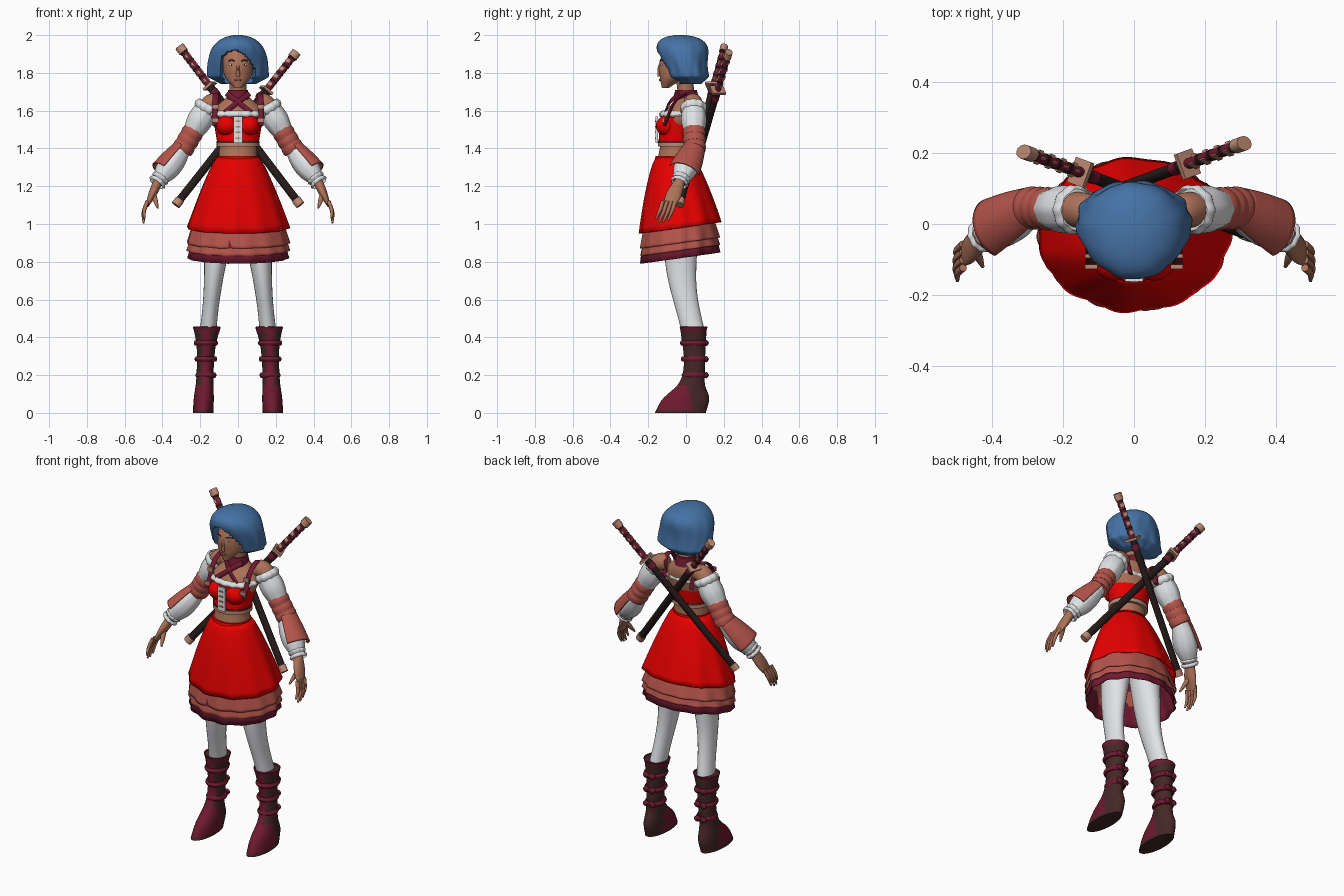
import bpy
import bmesh
from math import cos, sin, pi, tau
from mathutils import Matrix, Vector

if "Cube" in bpy.data.objects:
    bpy.data.objects.remove(bpy.data.objects["Cube"])


def make_material(name, *colour):
    mat = bpy.data.materials.new(name)
    mat.use_nodes = True
    mat.diffuse_color = (*colour, 1)
    mat.node_tree.nodes["Principled BSDF"].inputs["Base Color"].default_value = (*colour, 1)
    return mat


BLUE = make_material("hair_blue", .06, .17, .38)
SKIN = make_material("skin", .42, .17, .1)
TAN = make_material("tan_fitting", .5, .25, .17)
RED = make_material("red_cloth", .8, 0, 0)
PINK = make_material("pink_cloth", .46, .09, .07)
MAROON = make_material("maroon_leather", .16, .01, .03)
DARK = make_material("dark_leather", .06, .02, .02)
BLACK = make_material("black_lacquer", .02, .01, .01)
WHITE = make_material("white_cloth", .75, .76, .78)


def finish(name, bm, colour, mirror=False, thickness=0):
    """Make an object; colour is a material or a rule on face centres."""
    bmesh.ops.recalc_face_normals(bm, faces=bm.faces)
    mesh = bpy.data.meshes.new(name)
    for face in bm.faces:
        mat = colour(face.calc_center_median()) if callable(colour) else colour
        if mat.name not in mesh.materials:
            mesh.materials.append(mat)
        face.material_index = mesh.materials.find(mat.name)
    bm.to_mesh(mesh)
    bm.free()
    obj = bpy.data.objects.new(name, mesh)
    bpy.context.collection.objects.link(obj)
    if mirror:
        obj.modifiers.new("Mirror", 'MIRROR').use_mirror_merge = False
    if thickness:
        obj.modifiers.new("Solidify", 'SOLIDIFY').thickness = thickness


def between(values, t):
    """Smooth value at t through evenly spaced values, or from a rule or constant."""
    if callable(values):
        return values(t)
    if not isinstance(values, (list, tuple)):
        return values
    spans = len(values) - 1
    padded = [2 * values[0] - values[1], *values, 2 * values[-1] - values[-2]]
    i = min(int(t * spans), spans - 1)
    u = t * spans - i
    a, b, c, d = padded[i:i + 4]
    return b + u / 2 * (c - a + u * (2 * a - 5 * b + 4 * c - d + u * (3 * b - a - 3 * c + d)))


def sweep(name, path, width, colour, depth=1, sides=24, steps=12, level=False, ref=(0, 1, 0),
          wave=None, caps=True, arc=None, tilt=0, shape=None, **options):
    """Elliptical rings along a path; depth is a ratio of width; level keeps rings flat."""
    path = [Vector(p) for p in path]
    bm = bmesh.new()
    rings = []
    for step in range(steps + 1):
        t = step / steps
        centre, size, ratio = between(path, t), between(width, t), between(depth, t)
        along = between(path, min(1, t + .01)) - between(path, max(0, t - .01))
        if level:
            along = Vector((0, 0, 1))
        side = Vector(ref).cross(along).normalized()
        other = along.normalized().cross(side)
        ring = []
        for j in range(sides):
            angle = arc[0] + (arc[1] - arc[0]) * j / (sides - 1) if arc else tau * j / sides
            swell = size * (1 + wave(t, angle)) if wave else size
            p = centre + swell * (side * cos(angle) + other * ratio * sin(angle))
            p.z += tilt * t * (p.y - centre.y)
            if shape:
                shape(p)
            ring.append(bm.verts.new(p))
        rings.append(ring)
    for low, high in zip(rings, rings[1:]):
        for j in range(sides - 1 if arc else sides):
            k = (j + 1) % sides
            bm.faces.new((low[j], low[k], high[k], high[j]))
    if caps and not arc:
        bm.faces.new(rings[0])
        bm.faces.new(rings[-1])
    finish(name, bm, colour, **options)


def ball(name, place, size, colour, **options):
    bm = bmesh.new()
    bmesh.ops.create_uvsphere(bm, u_segments=16, v_segments=10, radius=1,
                              matrix=Matrix.Translation(place) @ Matrix.Diagonal((*size, 1)))
    finish(name, bm, colour, **options)


def box(name, place, size, colour, turn=Matrix(), **options):
    bm = bmesh.new()
    bmesh.ops.create_cube(bm, size=1,
                          matrix=Matrix.Translation(place) @ turn @ Matrix.Diagonal((*size, 1)))
    finish(name, bm, colour, **options)


def frill(name, start, end, radius, colour, count=10, **options):
    sweep(name, [start, end], lambda t: radius * (.85 + .15 * sin(pi * t)), colour, sides=6 * count,
          steps=6, wave=lambda t, angle: .03 * cos(count * angle), caps=False, **options)


# Head, face and neck
sweep("head", [(0, -.11, 1.72), (0, -.04, 1.83), (0, -.02, 1.96)], (.02, .066, .08, .075, .04), SKIN,
      depth=(.9, 1, 1.3, 1.35, 1.4), sides=32, steps=20, level=True)
sweep("neck", [(0, .01, 1.62), (0, -.01, 1.78)], (.055, .045, .045), SKIN, level=True)
sweep("nose", [(0, -.14, 1.78), (0, -.134, 1.86)], (.01, .01, .006), SKIN, depth=(1, 1.5, 1),
      sides=10, level=True)
ball("eye", (.032, -.127, 1.843), (.015, .006, .006), WHITE, mirror=True)
ball("pupil", (.032, -.132, 1.843), (.005, .003, .005), BLACK, mirror=True)
sweep("brow", [(.016, -.138, 1.862), (.034, -.133, 1.868), (.052, -.118, 1.862)], .003, DARK,
      sides=6, mirror=True)
ball("lips", (0, -.137, 1.762), (.02, .007, .006), PINK)


# Bob hair, pressed in around the face below a swept fringe
def face_opening(p):
    fringe = 1.915 - 9 * (p.x + .02) ** 2
    if abs(p.x) < .084 and p.z < fringe:
        p.y = max(p.y, -.035)


def locks(t, angle):
    return (1.1 - t) * (.022 * cos(9 * angle + 5 * t) + .015 * cos(14 * angle - 6 * t))


sweep("hair", [(0, .02, 1.74), (0, -.01, 1.87), (0, -.03, 2)],
      lambda t: .16 * min(1, .55 + 3 * t) * (1.02 - t ** 4) ** .5, BLUE, depth=(.65, .8, 1.25),
      sides=72, steps=36, level=True, wave=locks, shape=face_opening)

# Torso and bodice
sweep("torso", [(0, -.06, 1.33), (0, -.04, 1.5), (0, .01, 1.68)], (.105, .1, .115, .14, .05), SKIN,
      depth=(.9, .85, .8, .6, .9), sides=32, steps=20, level=True)
sweep("bodice", [(0, -.05, 1.43), (0, -.035, 1.58)], (.11, .135), RED, depth=(.87, .72), sides=32,
      level=True, caps=False, thickness=.004)
ball("bust", (.056, -.1, 1.52), (.06, .06, .056), RED, mirror=True)
sweep("bodice_hem", [(0, -.05, 1.41), (0, -.05, 1.44)], .113,
      lambda c: DARK if c.z > 1.43 else TAN, depth=.88, sides=32, steps=3, level=True)
frill("neckline_frill", (0, -.035, 1.56), (0, -.035, 1.6), .143, WHITE, 16, depth=.74, level=True)
box("placket", (0, -.155, 1.5), (.05, .012, .14), WHITE)
for i in range(4):
    box("placket_clasp", (0, -.162, 1.455 + .03 * i), (.026, .006, .008), TAN)

# Collar, crossed straps and shoulder harness
sweep("collar", [(0, 0, 1.66), (0, 0, 1.71)], (.062, .052), MAROON, depth=1.1, level=True)
for side in (-1, 1):
    sweep("crossed_strap", [(side * .06, -.04, 1.69), (0, -.085, 1.645), (-side * .07, -.11, 1.59)],
          .014, MAROON, depth=.4, sides=8)
sweep("shoulder_harness", [(.12, -.115, 1.52), (.12, -.05, 1.66), (.11, .04, 1.68), (.09, .08, 1.55)],
      .008, MAROON, depth=2, sides=8, ref=(1, 0, 0), mirror=True)
for y, z in ((-.12, 1.55), (-.09, 1.62)):
    box("harness_buckle", (.12, y, z), (.034, .012, .024), TAN, mirror=True)

# Arms and sleeves
SHOULDER, ELBOW = Vector((.16, .04, 1.62)), Vector((.29, .045, 1.4))
WRIST, KNUCKLE = Vector((.42, -.03, 1.23)), Vector((.48, -.09, 1.1))
sweep("arm", [(.1, .03, 1.64), SHOULDER, ELBOW, WRIST], (.045, .05, .036, .026), SKIN, steps=24,
      mirror=True)
frill("sleeve_frill", SHOULDER.lerp(ELBOW, -.06), SHOULDER.lerp(ELBOW, .12), .07, WHITE, mirror=True)


def gathers(t, angle):
    return .02 * cos(8 * angle)


sweep("upper_sleeve", [SHOULDER, SHOULDER.lerp(ELBOW, .65)], (.058, .066, .05), WHITE, sides=32,
      wave=gathers, mirror=True)
for i in range(3):
    start = .53 + .17 * i
    sweep("arm_band", [SHOULDER.lerp(ELBOW, start), SHOULDER.lerp(ELBOW, start + .19)],
          (.053, .058, .055), PINK, depth=1.05, mirror=True)
sweep("lower_sleeve", [ELBOW, WRIST], (.042, .06, .06, .036), WHITE, depth=1.05, sides=32,
      wave=gathers, mirror=True)
sweep("forearm_plate", [ELBOW, ELBOW.lerp(WRIST, .75)], (.055, .07, .08), PINK, depth=1.1,
      arc=(.55 * pi, 1.4 * pi), mirror=True, thickness=.006)
for t in (.88, 1):
    frill("cuff_frill", ELBOW.lerp(WRIST, t), ELBOW.lerp(WRIST, t + .1), .048, WHITE, mirror=True)

# Hands
sweep("palm", [WRIST, KNUCKLE], (.026, .022, .01), SKIN, depth=(1, 1.8, 3), mirror=True)
for i, length in enumerate((.8, 1, 1, .9)):
    root = KNUCKLE + Vector((0, .022 * (i - 1.5), .02))
    sweep("finger", [root, root + length * Vector((.02, -.02, -.06)),
                     root + length * Vector((.02, -.045, -.115))], (.011, .01, .005), SKIN,
          sides=8, mirror=True)
thumb_root = WRIST.lerp(KNUCKLE, .5)
sweep("thumb", [thumb_root, thumb_root + Vector((-.025, -.06, -.08))], (.014, .013, .005), SKIN,
      sides=8, mirror=True)


# Skirt: waistband, red layer, two flounces and a long petticoat
def tier(name, top, bottom, radius, flare, colour, folds):
    def pleats(t, angle):
        return .02 * t * (cos(folds * angle) + .5 * cos((folds - 3) * angle + 1))

    sweep(name, [(0, -.03 - .08 * (top - .98), top), (0, -.03, bottom)],
          lambda t: radius + flare * t ** .8, colour, depth=(.9, .8) if top > 1.2 else .78, sides=96,
          level=True, wave=pleats, caps=False, tilt=.14, thickness=.005)


sweep("waistband", [(0, -.06, 1.33), (0, -.06, 1.36)], (.118, .109), RED, depth=.92, level=True)
tier("skirt", 1.355, .98, .11, .16, RED, 11)
tier("upper_flounce", 1.05, .9, .22, .05, PINK, 13)
tier("lower_flounce", 1, .86, .22, .05, PINK, 14)
tier("petticoat", 1.3, .82, .1, .165, MAROON, 14)

# Legs
sweep("stocking", [(.1, -.03, 1), (.13, -.02, .7), (.16, .04, .42)], (.085, .065, .05, .043, .044),
      WHITE, depth=(1, 1.4, 1.5, 1.4), steps=20, level=True, mirror=True)


# Boots with a paler toe and shin panel, straps and bows
def boot_colour(c):
    toe = .02 < c.z < .14 and c.y < .04 - .2 * c.z
    shin = c.z >= .14 and c.y < 0 and abs(c.x - .17) < .02
    return MAROON if toe or shin else DARK


sweep("boot", [(.185, -.03, 0), (.175, .04, .2), (.165, .04, .45)],
      (.054, .053, .046, .045, .05, .07), boot_colour, depth=(2.5, 2.3, 1.5, 1.25, 1.2, 1), sides=32,
      steps=24, level=True, mirror=True)
sweep("boot_cuff", [(.165, .04, .42), (.165, .04, .455)], (.064, .074), MAROON, level=True,
      caps=False, mirror=True, thickness=.004)
for i in range(3):
    z, radius = .2 + .085 * i, .05 + .004 * i
    sweep("boot_strap", [(.17, .043, z - .014), (.17, .043, z + .014)],
          (radius, radius + .006, radius), MAROON, depth=1.18, level=True, mirror=True)
    for shift in (-.02, .02):
        ball("strap_bow", (.17 + shift, .107, z), (.02, .011, .017), MAROON, mirror=True)
    ball("bow_knot", (.17, .112, z), (.008, .009, .009), DARK, mirror=True)

# Two sheathed swords crossed on the back
for side in (-1, 1):
    tip = Vector((side * .33, -.02 - side * .012, 1.1))
    pommel = Vector((-side * .31, .215 - side * .012, 1.925 + side * .015))
    turn = (pommel - tip).to_track_quat('Z', 'Y').to_matrix().to_4x4()

    def sword_part(name, start, end, radius, colour):
        sweep(name, [tip.lerp(pommel, start), tip.lerp(pommel, end)], radius, colour, depth=.8,
              sides=12, steps=1)

    sword_part("scabbard", .01, .75, .021, BLACK)
    sword_part("scabbard_tip", 0, .035, .025, TAN)
    sword_part("scabbard_collar", .69, .72, .024, MAROON)
    sword_part("sword_handle", .75, .98, .019, MAROON)
    sword_part("sword_pommel", .965, 1, .026, TAN)
    box("sword_guard", tip.lerp(pommel, .75), (.075, .06, .014), TAN, turn)
    for i in range(4):
        t = .785 + .05 * i
        box("handle_wrap", tip.lerp(pommel, t), (.028, .033, .02), TAN,
            turn @ Matrix.Rotation(pi / 4, 4, 'Z'))
        sword_part("handle_cord", t + .02, t + .03, .021, BLACK)

# Smooth shading with sharp edges kept
bpy.ops.object.select_all(action='DESELECT')
for obj in bpy.context.collection.objects:
    if obj.type == 'MESH':
        obj.select_set(True)
        bpy.context.view_layer.objects.active = obj
bpy.ops.object.shade_smooth_by_angle(angle=pi / 4)
